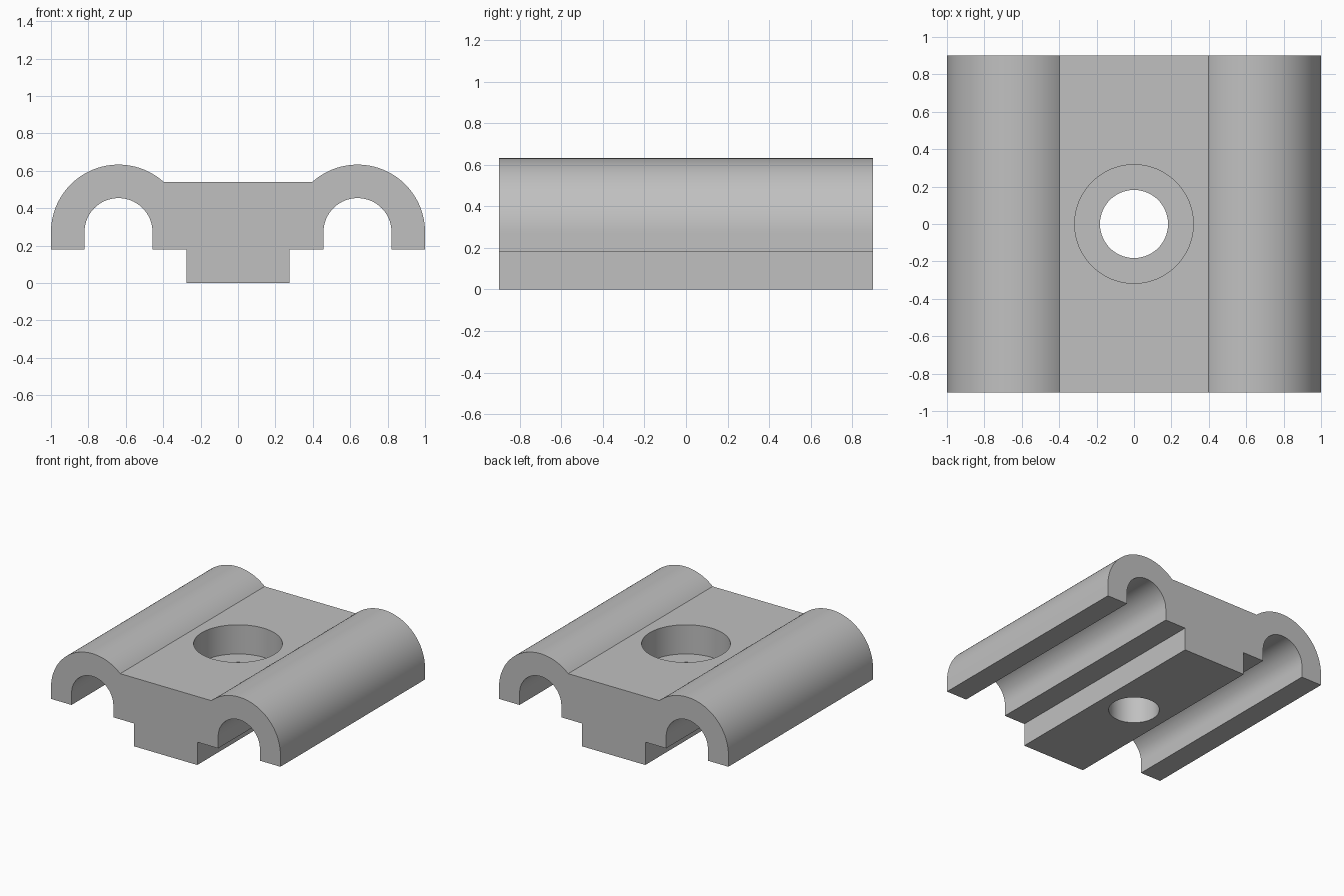
import bpy, bmesh
from math import sin, cos, pi, asin, radians

cube = bpy.data.objects.get("Cube")
if cube:
    bpy.data.objects.remove(cube, do_unlink=True)

HALF_LENGTH = 0.9
ARCH_X, ARCH_Z = 0.639, 0.272      # centre of each arch
OUTER, INNER = 0.361, 0.182        # arch radii
TOP, STEP, KEEL = 0.54, 0.18, 0.275

grey = bpy.data.materials.new("plain_grey")
grey.use_nodes = True
grey.diffuse_color = (0.53, 0.53, 0.53, 1)
grey.node_tree.nodes["Principled BSDF"].inputs["Base Color"].default_value = grey.diffuse_color


def arc(radius, start, end, steps):
    """Points on an arch, in the front plane."""
    angles = [start + (end - start) * i / steps for i in range(steps + 1)]
    return [(ARCH_X + radius * cos(a), ARCH_Z + radius * sin(a)) for a in angles]


def make_object(name, bm):
    bmesh.ops.recalc_face_normals(bm, faces=bm.faces)
    mesh = bpy.data.meshes.new(name)
    bm.to_mesh(mesh)
    bm.free()
    obj = bpy.data.objects.new(name, mesh)
    bpy.context.collection.objects.link(obj)
    return obj


# Half cross-section from the keel outward and back over the arch, then mirrored
half = [(KEEL, 0), (KEEL, STEP), (ARCH_X - INNER, STEP)]
half += arc(INNER, pi, 0, 40)
half += [(ARCH_X + INNER, STEP), (ARCH_X + OUTER, STEP)]
half += arc(OUTER, 0, pi - asin((TOP - ARCH_Z) / OUTER), 48)
profile = half + [(-x, z) for x, z in reversed(half)]

# Clamp body extruded along its length
bm = bmesh.new()
face = bm.faces.new([bm.verts.new((x, -HALF_LENGTH, z)) for x, z in profile])
grown = bmesh.ops.extrude_face_region(bm, geom=[face], use_keep_orig=True)
moved = [v for v in grown["geom"] if isinstance(v, bmesh.types.BMVert)]
bmesh.ops.translate(bm, verts=moved, vec=(0, 2 * HALF_LENGTH, 0))
body = make_object("clamp_body", bm)
body.data.materials.append(grey)


# Bolt hole and the wider recess for the bolt head
def cut_round(name, radius, bottom):
    bm = bmesh.new()
    bmesh.ops.create_cone(bm, cap_ends=True, segments=96, radius1=radius, radius2=radius, depth=1)
    bmesh.ops.translate(bm, verts=bm.verts, vec=(0, 0, bottom + 0.5))
    cutter = make_object(name, bm)
    cutter.hide_render = True
    cutter.hide_set(True)
    cutter.display_type = 'WIRE'
    cutter.data.materials.append(grey)
    cut = body.modifiers.new(name, 'BOOLEAN')
    cut.operation = 'DIFFERENCE'
    cut.solver = 'EXACT'
    cut.object = cutter
    return cutter


cutters = [cut_round("bolt_head_recess", 0.317, 0.31), cut_round("bolt_hole", INNER, -0.2)]

# Apply the cuts and smooth the round surfaces
bpy.ops.object.select_all(action='DESELECT')
bpy.context.view_layer.objects.active = body
body.select_set(True)
for mod in list(body.modifiers):
    bpy.ops.object.modifier_apply(modifier=mod.name)
for cutter in cutters:
    bpy.data.objects.remove(cutter, do_unlink=True)
bpy.ops.object.shade_smooth_by_angle(angle=radians(30))
